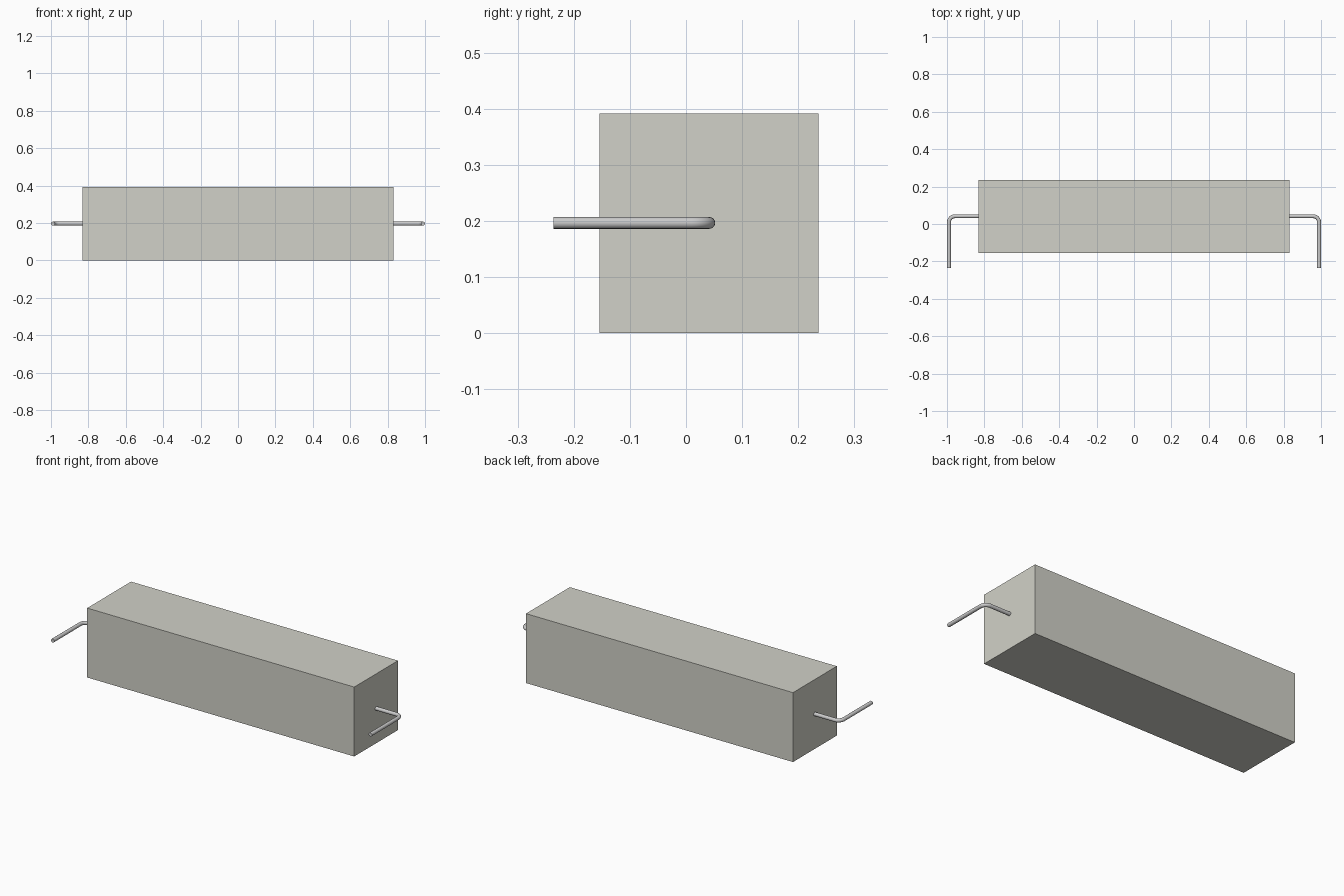
import bpy
from math import sin, cos, pi, radians

if "Cube" in bpy.data.objects:
    bpy.data.objects.remove(bpy.data.objects["Cube"])

BODY_X, Y_MIN, Y_MAX, HEIGHT = 0.832, -0.154, 0.236, 0.391
WIRE_R, WIRE_X, WIRE_Y, WIRE_Z = 0.0105, 0.9895, 0.0415, 0.1965
BEND = 0.032

# ceramic block
bpy.ops.mesh.primitive_cube_add(size=1, location=(0, (Y_MIN + Y_MAX) / 2, HEIGHT / 2))
body = bpy.context.object
body.name = "ceramic_body"
body.scale = (2 * BODY_X, Y_MAX - Y_MIN, HEIGHT)
bpy.ops.object.transform_apply(location=False, rotation=False, scale=True)
mat = bpy.data.materials.new("warm_grey_ceramic")
mat.diffuse_color = (0.64, 0.64, 0.58, 1)
mat.use_nodes = True
mat.node_tree.nodes["Principled BSDF"].inputs["Base Color"].default_value = mat.diffuse_color
body.data.materials.append(mat)


# bent wire lead: straight out of the end, rounded corner, then forward
def wire_lead(name, side):
    path = [(BODY_X - 0.01, WIRE_Y)]
    for i in range(9):
        a = pi / 2 * (1 - i / 8)
        path.append((WIRE_X - BEND + BEND * cos(a), WIRE_Y - BEND + BEND * sin(a)))
    path.append((WIRE_X, -0.236))

    curve = bpy.data.curves.new(name, 'CURVE')
    curve.dimensions = '3D'
    curve.bevel_depth = WIRE_R
    curve.bevel_resolution = 6
    curve.use_fill_caps = True
    spline = curve.splines.new('POLY')
    spline.points.add(len(path) - 1)
    for point, (x, y) in zip(spline.points, path):
        point.co = (side * x, y, WIRE_Z, 1)

    lead = bpy.data.objects.new(name, curve)
    bpy.context.collection.objects.link(lead)
    bpy.ops.object.select_all(action='DESELECT')
    lead.select_set(True)
    bpy.context.view_layer.objects.active = lead
    bpy.ops.object.convert(target='MESH')
    bpy.ops.object.shade_smooth_by_angle(angle=radians(40))


wire_lead("right_wire_lead", 1)
wire_lead("left_wire_lead", -1)
